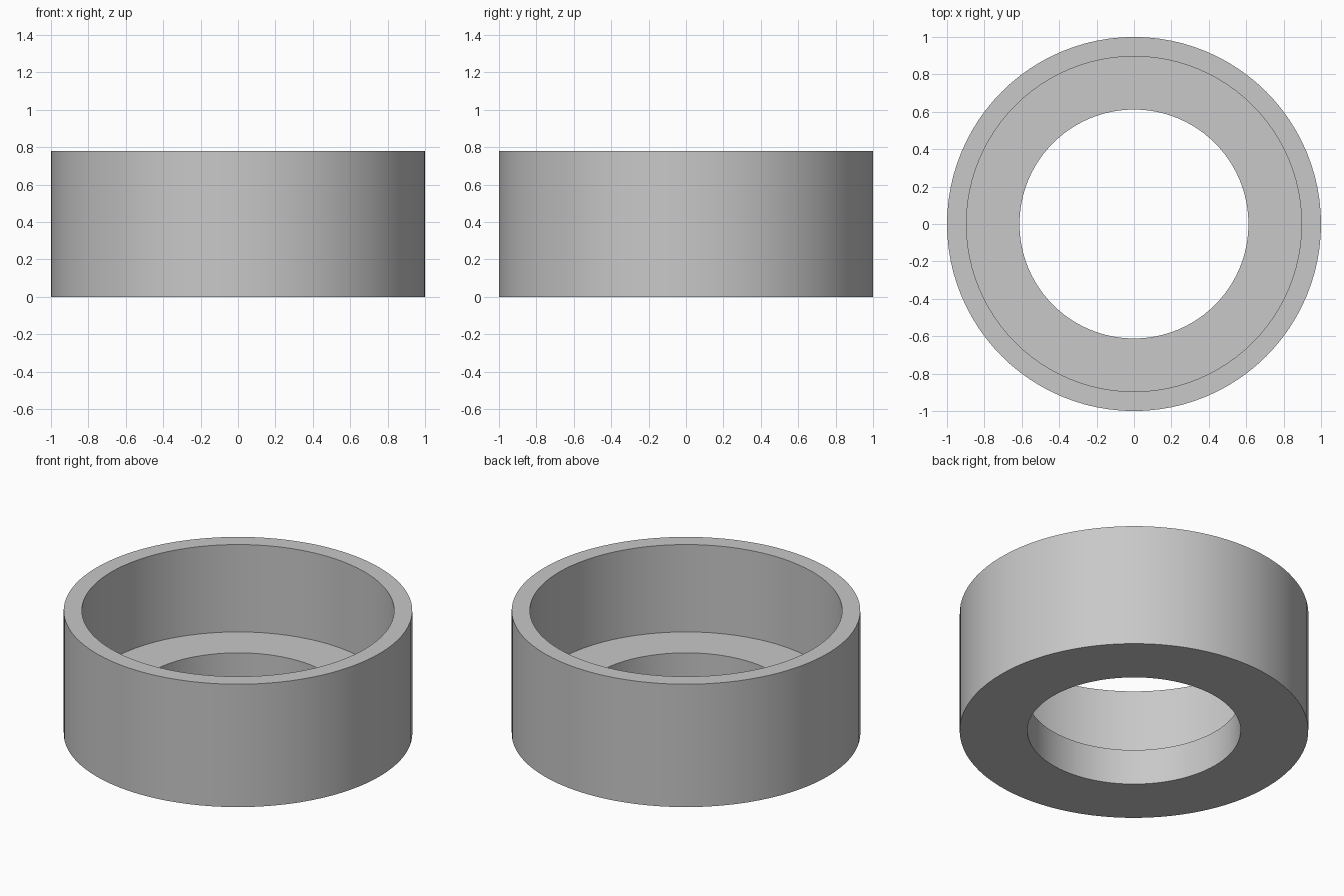
import bpy
import bmesh
import math

default = bpy.data.objects.get("Cube")
if default:
    bpy.data.objects.remove(default, do_unlink=True)

# Plain grey material
grey = bpy.data.materials.new("plain_grey")
grey.use_nodes = True
colour = (0.58, 0.58, 0.58, 1.0)
grey.diffuse_color = colour
grey.node_tree.nodes["Principled BSDF"].inputs["Base Color"].default_value = colour

# Main dimensions
OUTER, BORE, HOLE = 1.0, 0.896, 0.612
HEIGHT, FLOOR = 0.778, 0.225
SEGMENTS = 96

# Closed cross-section: outer wall, rim, wide bore, floor ledge, narrow hole
profile = [(HOLE, 0), (OUTER, 0), (OUTER, HEIGHT),
           (BORE, HEIGHT), (BORE, FLOOR), (HOLE, FLOOR)]

# Revolve the section around the vertical axis
bm = bmesh.new()
verts = [bm.verts.new((r, 0, z)) for r, z in profile]
edges = [bm.edges.new((v, verts[(i + 1) % len(verts)])) for i, v in enumerate(verts)]
bmesh.ops.spin(bm, geom=verts + edges, cent=(0, 0, 0), axis=(0, 0, 1),
               angle=math.tau, steps=SEGMENTS, use_merge=True)
bmesh.ops.remove_doubles(bm, verts=bm.verts[:], dist=0.0001)
bmesh.ops.recalc_face_normals(bm, faces=bm.faces[:])

mesh = bpy.data.meshes.new("stepped_ring")
bm.to_mesh(mesh)
bm.free()
mesh.materials.append(grey)
ring = bpy.data.objects.new("stepped_ring", mesh)
bpy.context.collection.objects.link(ring)

# Smooth walls with crisp rims
bpy.ops.object.select_all(action='DESELECT')
ring.select_set(True)
bpy.context.view_layer.objects.active = ring
bpy.ops.object.shade_smooth_by_angle(angle=math.radians(30))
